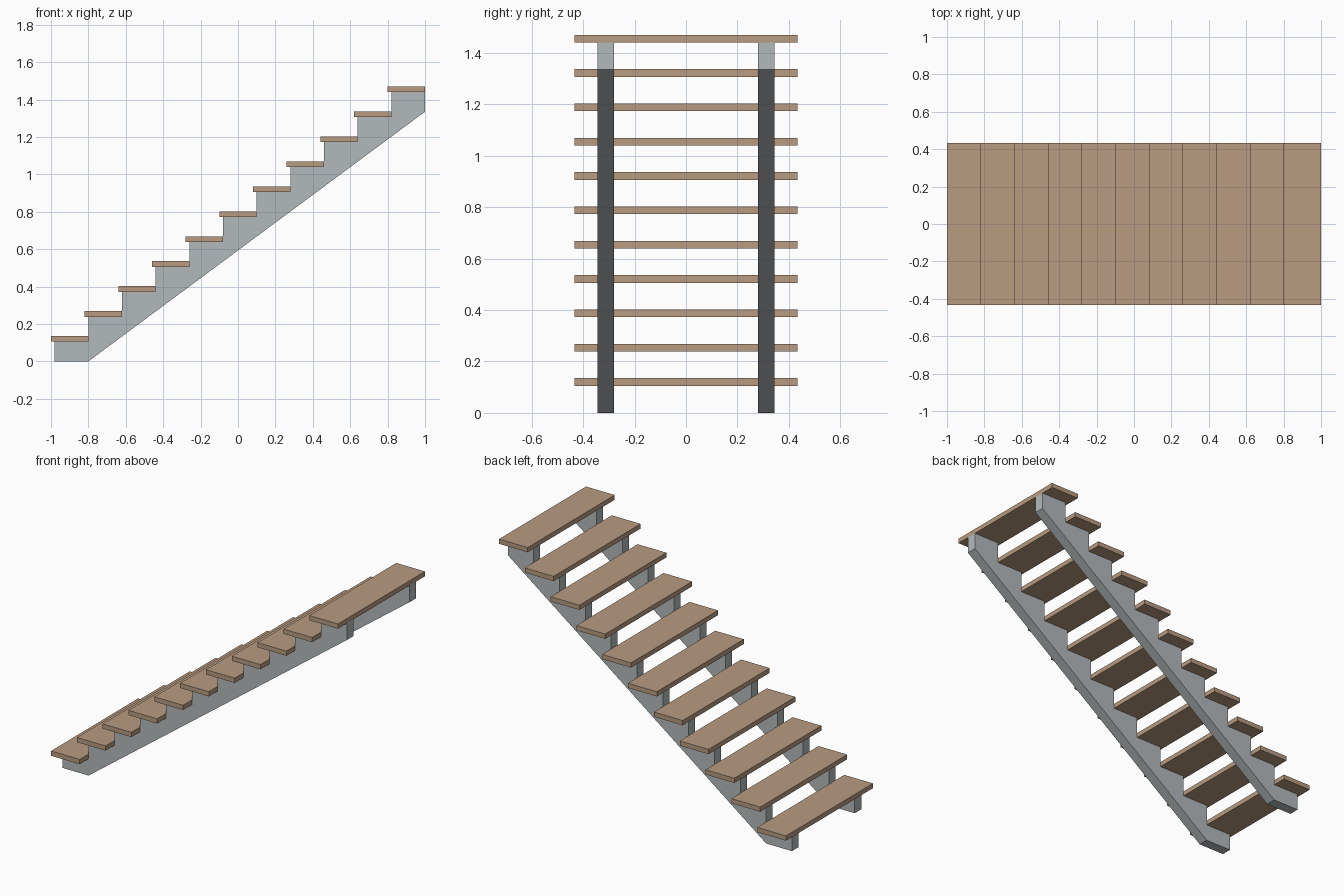
import bpy
import bmesh
from mathutils import Vector

old = bpy.data.objects.get("Cube")
if old:
    bpy.data.objects.remove(old, do_unlink=True)

STEPS = 11
RUN, RISE = 0.18, 0.1335
TREAD_DEPTH, TREAD_THICK, TREAD_HALF = 0.2, 0.03, 0.433
FIRST_Z = 0.105
STRINGER_INNER, STRINGER_OUTER = 0.28, 0.345


def material(name, rgb):
    mat = bpy.data.materials.new(name)
    mat.use_nodes = True
    mat.diffuse_color = (*rgb, 1)
    mat.node_tree.nodes["Principled BSDF"].inputs["Base Color"].default_value = (*rgb, 1)
    return mat


def extrude_profile(name, profile, y0, y1, mat):
    """Extrude a closed xz outline from y0 to y1."""
    bm = bmesh.new()
    face = bm.faces.new([bm.verts.new((x, y0, z)) for x, z in profile])
    made = bmesh.ops.extrude_face_region(bm, geom=[face])["geom"]
    verts = [v for v in made if isinstance(v, bmesh.types.BMVert)]
    bmesh.ops.translate(bm, verts=verts, vec=Vector((0, y1 - y0, 0)))
    bmesh.ops.recalc_face_normals(bm, faces=bm.faces)
    mesh = bpy.data.meshes.new(name)
    bm.to_mesh(mesh)
    bm.free()
    mesh.materials.append(mat)
    obj = bpy.data.objects.new(name, mesh)
    bpy.context.collection.objects.link(obj)
    return obj


wood = material("tan wood", (0.48, 0.33, 0.22))
metal = material("pale grey metal", (0.45, 0.49, 0.50))

# Treads, each overhanging the riser below it
for i in range(STEPS):
    x, z = -1 + RUN * i, FIRST_Z + RISE * i
    outline = [(x, z), (x + TREAD_DEPTH, z),
               (x + TREAD_DEPTH, z + TREAD_THICK), (x, z + TREAD_THICK)]
    extrude_profile(f"tread_{i + 1}", outline, -TREAD_HALF, TREAD_HALF, wood)

# Sawtooth outline of the stringers, closed by the sloping underside
saw = [(-0.98, 0)]
for i in range(STEPS):
    x, z = -0.98 + RUN * i, FIRST_Z + RISE * i
    saw += [(x, z), (min(x + RUN, 1), z)]
saw += [(1, RISE * (STEPS - 1)), (-0.8, 0)]

# A stringer under each side of the treads
for name, side in (("right_stringer", -1), ("left_stringer", 1)):
    extrude_profile(name, saw, side * STRINGER_INNER, side * STRINGER_OUTER, metal)
